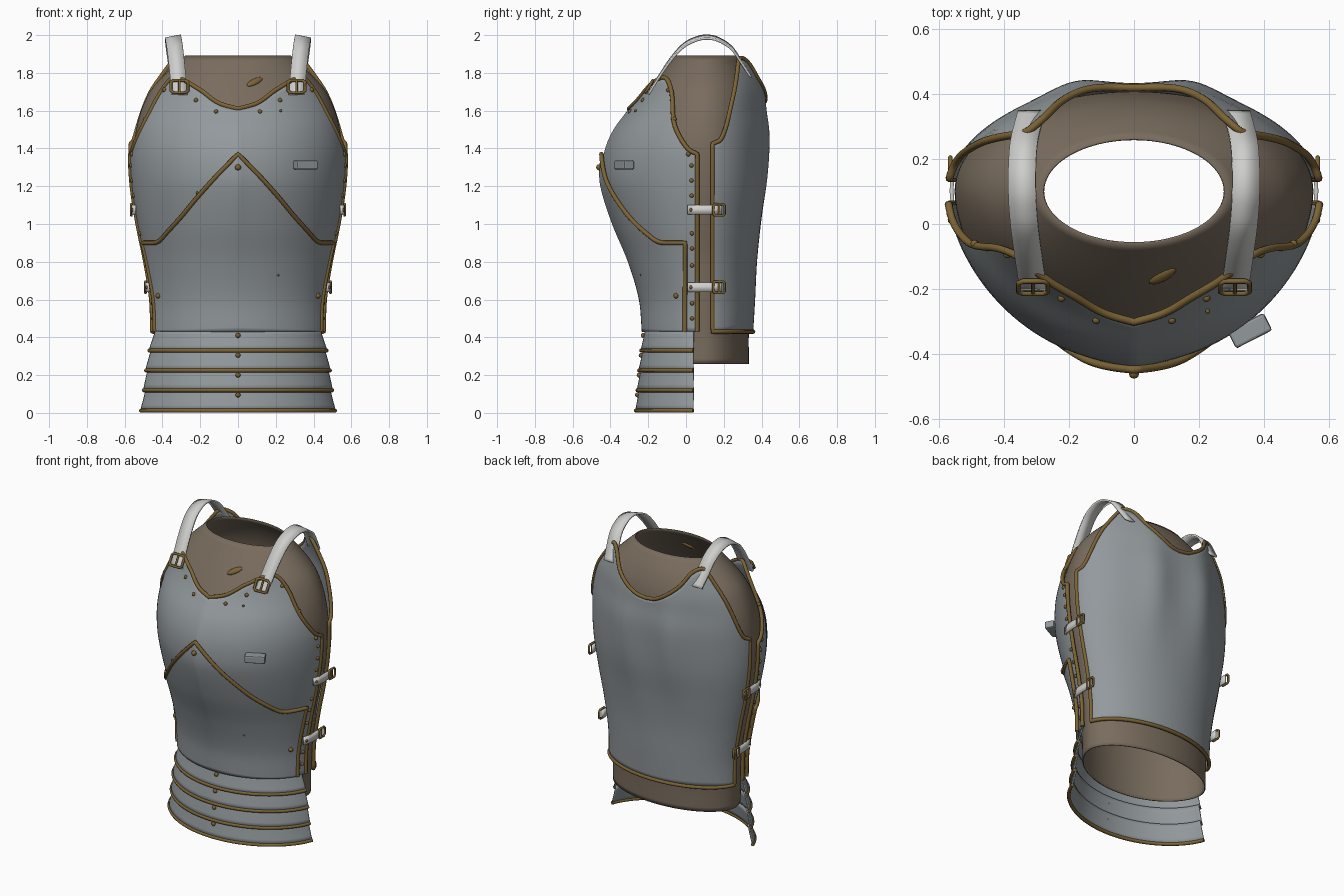
import bpy, bmesh, math
from mathutils import Vector as V

if "Cube" in bpy.data.objects:
    bpy.data.objects.remove(bpy.data.objects["Cube"])

def material(name, c):
    m = bpy.data.materials.new(name)
    m.diffuse_color = (*c, 1)
    m.use_nodes = True
    m.node_tree.nodes["Principled BSDF"].inputs["Base Color"].default_value = m.diffuse_color
    return m
STEEL = material("steel", (0.29, 0.32, 0.335))
BRASS = material("brass", (0.20, 0.125, 0.035))
LINEN = material("brown_lining", (0.19, 0.15, 0.11))
STRAP = material("pale_leather", (0.62, 0.62, 0.61))
YC = 0.1

def interp(tab, z):
    """Smooth interpolation through (key, value) pairs."""
    n = len(tab)
    if z <= tab[0][0]: return tab[0][1]
    if z >= tab[-1][0]: return tab[-1][1]
    i = next(k for k in range(n - 1) if tab[k + 1][0] >= z)
    def slope(k):
        a, b = tab[max(k - 1, 0)], tab[min(k + 1, n - 1)]
        return (b[1] - a[1]) / (b[0] - a[0])
    (x0, y0), (x1, y1) = tab[i], tab[i + 1]
    h = x1 - x0
    t = (z - x0) / h
    return (y0 * (2*t**3 - 3*t*t + 1) + y1 * (3*t*t - 2*t**3)
            + h * slope(i) * (t**3 - 2*t*t + t) + h * slope(i + 1) * (t**3 - t*t))

# half widths and depths by height
FW = [(.43, .455), (.6, .46), (.8, .49), (1, .53), (1.2, .56), (1.37, .568), (1.5, .55), (1.6, .52), (1.7, .485), (1.8, .44)]
FD = [(.43, .315), (.6, .33), (.8, .385), (1, .46), (1.2, .515), (1.3, .52), (1.4, .505), (1.5, .465), (1.61, .39), (1.7, .345), (1.8, .33)]
BW = FW[:6] + [(1.55, .56), (1.7, .53), (1.8, .48), (1.88, .43)]
BD = [(.43, .25), (.6, .26), (.8, .27), (1, .29), (1.2, .315), (1.4, .325), (1.5, .325), (1.6, .315), (1.7, .31), (1.88, .28)]
SKW = [(0, .52), (.1, .505), (.2, .495), (.3, .48), (.43, .453)]
SKD = [(0, .358), (.2, .342), (.43, .318)]

def shape(kind, t, z, off):
    if kind == "back":
        x = (interp(BW, z) + off) * math.sin(t)
        y = YC + (interp(BD, z) + off) * max(math.cos(t), 0) ** 1.05
        y += .025 * math.exp(-((abs(x) - .18) / .1) ** 2 - ((z - 1.42) / .35) ** 2)
    else:
        w, d = (SKW, SKD) if kind == "skirt" else (FW, FD)
        x = (interp(w, z) + off) * math.sin(t)
        y = YC - (interp(d, z) + off) * max(math.cos(t), 0) ** 1.15
        y -= .02 * math.exp(-abs(x) / .06 - ((z - 1.25) / .35) ** 2)
    return V((x, y, z))

def surf(kind, u, z, edge, off=0):
    """u = -1..1 across the plate, edge = distance of side edge from the mid plane."""
    d = interp({"back": BD, "skirt": SKD, "front": FD}[kind], z)
    p = 1.05 if kind == "back" else 1.15
    return shape(kind, u * math.acos((edge / d) ** (1 / p)), z, off)

def make(name, verts, faces, mat, thick=0, smooth=True):
    me = bpy.data.meshes.new(name)
    me.from_pydata([tuple(v) for v in verts], [], faces)
    me.materials.append(mat)
    ob = bpy.data.objects.new(name, me)
    bpy.context.collection.objects.link(ob)
    bm = bmesh.new()
    bm.from_mesh(me)
    bmesh.ops.recalc_face_normals(bm, faces=bm.faces)
    bm.to_mesh(me)
    bm.free()
    if thick:
        s = ob.modifiers.new("thickness", "SOLIDIFY")
        s.thickness, s.offset = thick, 0
    if smooth:
        bpy.ops.object.select_all(action="DESELECT")
        ob.select_set(True)
        bpy.context.view_layer.objects.active = ob
        bpy.ops.object.shade_smooth_by_angle(angle=math.radians(40))
    return ob

def grid(name, rows, mat, thick=.012, closed=False):
    n = len(rows[0])
    faces = [(r*n + c, r*n + (c+1) % n, (r+1)*n + (c+1) % n, (r+1)*n + c)
             for r in range(len(rows) - 1) for c in range(n if closed else n - 1)]
    return make(name, [p for r in rows for p in r], faces, mat, thick)

def tube(name, pts, r, mat=BRASS, cyclic=False):
    cu = bpy.data.curves.new(name, "CURVE")
    cu.dimensions, cu.bevel_depth, cu.bevel_resolution, cu.use_fill_caps = "3D", r, 2, True
    sp = cu.splines.new("POLY")
    sp.points.add(len(pts) - 1)
    for q, p in zip(sp.points, pts):
        q.co = (*p, 1)
    sp.use_cyclic_u = cyclic
    tmp = bpy.data.objects.new(name, cu)
    me = bpy.data.meshes.new_from_object(tmp)
    bpy.data.objects.remove(tmp)
    me.materials.clear()
    me.materials.append(mat)
    me.shade_smooth()
    bpy.context.collection.objects.link(bpy.data.objects.new(name, me))

N, M = 80, 40
US = [-1 + 2 * i / N for i in range(N + 1)]
def plate(name, kind, top, edge, zb=.43, off=0, bottom_trim=False):
    zt = lambda u: interp(top, abs(u))
    grid(name, [[surf(kind, u, zb + (zt(u) - zb) * j / M, edge, off) for u in US] for j in range(M + 1)], STEEL)
    side = lambda u: [surf(kind, u, zb + (zt(u) - zb) * j / M, edge, off + .005) for j in range(M)]
    rim = side(-1) + [surf(kind, u, zt(u), edge, off + .005) for u in US] + side(1)[::-1]
    if bottom_trim:
        rim += [surf(kind, u, zb, edge, off + .005) for u in US[-2:0:-1]]
    tube(name + "_trim", rim, .012, cyclic=bottom_trim)

# breastplate, overlapping belly plate, backplate
plate("breastplate", "front", [(0, 1.61), (.14, 1.64), (.3, 1.71), (.51, 1.768), (.63, 1.765), (.71, 1.68), (.75, 1.6),
      (.8, 1.52), (.92, 1.4), (1, 1.37)], .04)
plate("belly_plate", "front", [(0, 1.37), (.14, 1.26), (.28, 1.15), (.45, 1.03), (.66, .925), (.74, .903), (.85, .9), (1, .9)], .1, off=.013)
plate("backplate", "back", [(0, 1.65), (.1, 1.665), (.3, 1.76), (.45, 1.85), (.59, 1.88), (.63, 1.86), (.665, 1.8), (.74, 1.68),
      (.83, 1.53), (.9, 1.45), (.97, 1.43), (1, 1.425)], .04, bottom_trim=True)

# four overlapping waist lames
for i, (a, b) in enumerate([(.44, .33), (.345, .225), (.24, .12), (.135, .012)]):
    rows = [[surf("skirt", u, a + (b - a) * j / 4, .06, -.006 + .014 * j / 4) for u in US] for j in range(5)]
    grid(f"waist_lame_{i+1}", rows, STEEL, .008)
    tube(f"waist_lame_trim_{i+1}", rows[-1], .011)

# lining body
LW = [(.26, .43), (.43, .435), (.8, .468), (1, .508), (1.2, .538), (1.4, .548), (1.55, .525), (1.65, .49), (1.72, .45), (1.8, .375), (1.89, .278)]
LF = [(.26, .285), (.43, .29), (.6, .305), (.8, .36), (1, .435), (1.2, .49), (1.4, .475), (1.6, .368), (1.75, .265), (1.89, .158)]
LB = [(.26, .23), (.43, .23), (.8, .25), (1, .27), (1.2, .295), (1.4, .305), (1.6, .29), (1.7, .27), (1.8, .225), (1.89, .16)]
rows = []
for j in range(61):
    z = .26 + 1.63 * j / 60
    ring = []
    for k in range(96):
        t = 2 * math.pi * k / 96
        c = math.cos(t)
        q = 1 + .12 * min(1, max(0, (1.89 - z) / .3))
        y = YC - interp(LF, z) * c ** q if c > 0 else YC + interp(LB, z) * (-c)
        ring.append((interp(LW, z) * math.sin(t), y, z))
    rows.append(ring)
grid("lining", rows, LINEN, .006, closed=True)

def ball(name, loc, r, mat=BRASS, scale=(1, 1, 1), rot=(0, 0, 0)):
    bpy.ops.mesh.primitive_uv_sphere_add(segments=12, ring_count=8, radius=r, location=loc, rotation=rot)
    o = bpy.context.object
    o.name, o.scale = name, scale
    o.data.materials.append(mat)
    bpy.ops.object.shade_smooth()

def rivet(x, z, r=.012, off=.006, kind="front"):
    w = interp(SKW if kind == "skirt" else FW, z)
    ball("rivet", shape(kind, math.asin(max(-1, min(1, x / w))), z, off), r)

def buckle(name, c, a, b, w, h, r):
    """Rectangular frame in the plane of a and b, with a middle bar."""
    pts = [c + a*w*i + b*h*j for i, j in ((-.7, -1), (.7, -1), (1, -.7), (1, .7), (.7, 1), (-.7, 1), (-1, .7), (-1, -.7))]
    tube(name, pts, r, cyclic=True)
    tube(name + "_tongue", [c - b*h, c + b*h], r * .8)

# rivets
for s in (-1, 1):
    for x, z in ((.22, 1.655), (.115, 1.595), (.385, 1.71), (.485, 1.555), (.555, 1.37)):
        rivet(s * x, z)
    rivet(s * .405, .62, .014, .02)
    for z in (.5, .58, .78, .87, .95, 1.15, 1.23, 1.31):
        ball("side_rivet", surf("front", s * .985, z, .06, .006), .011)
rivet(0, 1.3, .016, .02)
for z in (.41, .305, .2, .095):
    rivet(0, z, .013, .006, "skirt")
for x, z in ((-.21, 1.165), (.205, .73), (.22, 1.6)):
    rivet(x, z, .007, .016)

# shoulder and side straps with buckles
SY = [(0, -.2), (.12, -.14), (.25, -.075), (.38, -.01), (.5, .06), (.57, .11), (.64, .165), (.76, .24), (.88, .295), (1, .345)]
SZ = [(0, 1.685), (.12, 1.785), (.25, 1.88), (.38, 1.95), (.5, 1.985), (.57, 1.993), (.64, 1.983), (.76, 1.935), (.88, 1.855), (1, 1.775)]
SX = [(0, .31), (.5, .342), (.75, .34), (1, .315)]
for s in (-1, 1):
    rows = []
    for j in range(41):
        t = j / 40
        tilt = .012 * math.sin(math.pi * t)
        x, y, z = interp(SX, t), interp(SY, t), interp(SZ, t)
        rows.append([(s * (x - .042), y, z + tilt * .4), (s * (x + .042), y, z - tilt)])
    grid("shoulder_strap", rows, STRAP, .012)
    up = V((0, .5, .86))
    buckle("shoulder_buckle", V((s * .31, -.195, 1.728)), V((1, 0, 0)), up, .045, .038, .008)
    for z in (1.075, .665):
        w = interp(FW, z)
        pts = [(w + o, y) for o, y in ((.004, .01), (.014, .05), (.018, .1), (.016, .15), (.01, .19))]
        grid("side_strap", [[(s * x, y, z - .025), (s * x, y, z + .025)] for x, y in pts], STRAP, .012)
        ball("strap_rivet", (s * (w + .014), .025, z), .009)
        buckle("side_buckle", V((s * (w + .022), .175, z)), V((0, 1, 0)), V((0, 0, 1)), .03, .03, .007)

# small plaque standing off the chest and pin at the throat
bpy.ops.mesh.primitive_cube_add(size=1, location=(.356, -.328, 1.312), rotation=(0, 0, math.radians(27)))
o = bpy.context.object
o.name, o.scale = "chest_plaque", (.125, .06, .048)
bpy.ops.object.transform_apply(location=False, rotation=False, scale=True)
o.data.materials.append(STEEL)
b = o.modifiers.new("rounding", "BEVEL")
b.width, b.segments = .008, 2
ball("plaque_pin", (.318, -.376, 1.297), .005)
ball("throat_pin", (.088, -.158, 1.752), 1, BRASS, (.052, .02, .014), (math.radians(35), math.radians(-24), math.radians(30)))
